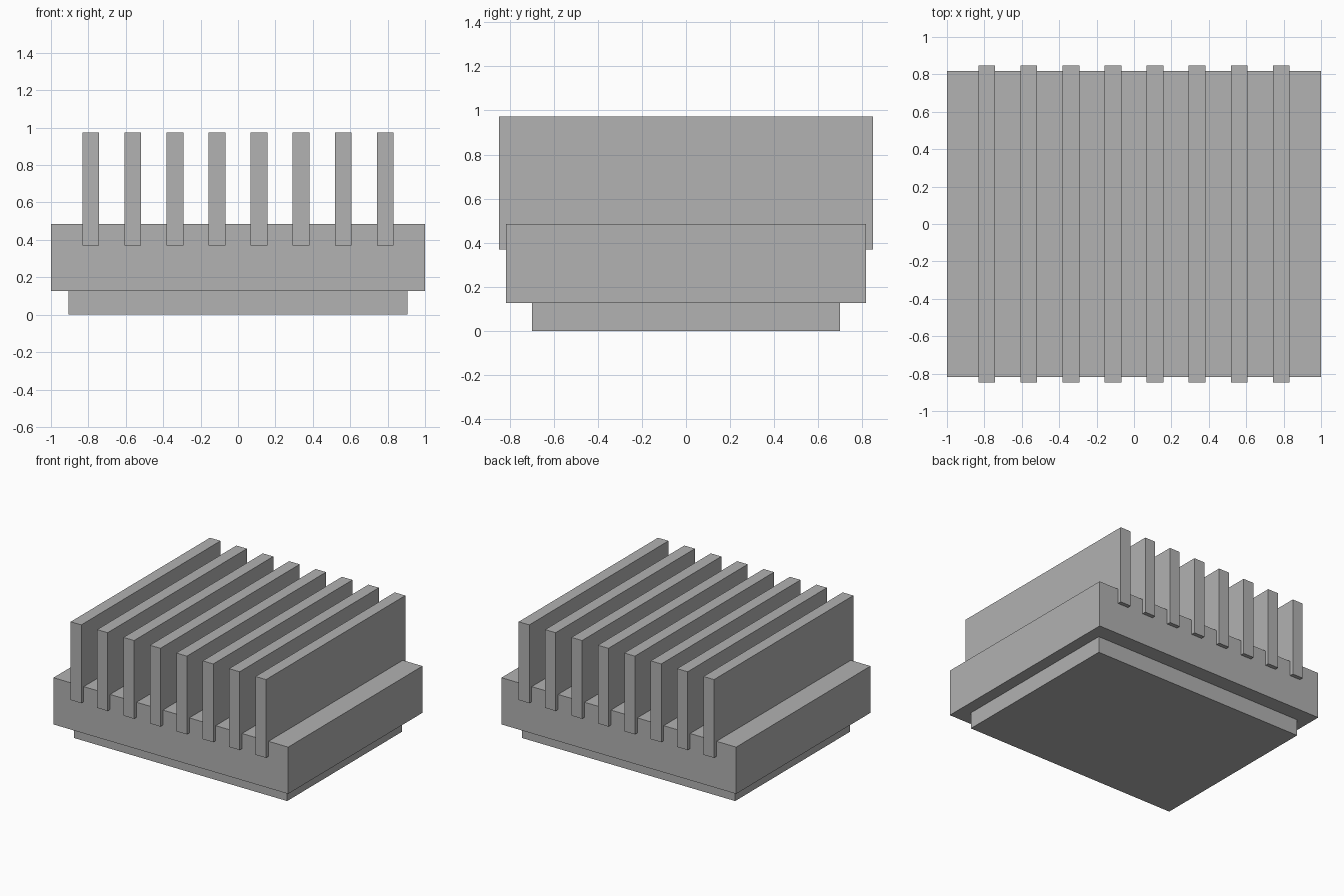
import bpy

cube = bpy.data.objects.get("Cube")
if cube:
    bpy.data.objects.remove(cube, do_unlink=True)

# One plain grey metal
GREY = (0.445, 0.445, 0.445, 1.0)
metal = bpy.data.materials.new("grey_metal")
metal.use_nodes = True
metal.diffuse_color = GREY
metal.node_tree.nodes["Principled BSDF"].inputs["Base Color"].default_value = GREY


def box(name, x, width, depth, bottom, top):
    """Flat-sided block centred on y = 0, spanning bottom to top."""
    bpy.ops.mesh.primitive_cube_add(size=1, location=(x, 0, (bottom + top) / 2))
    obj = bpy.context.object
    obj.name = name
    obj.scale = (width, depth, top - bottom)
    bpy.ops.object.transform_apply(location=False, rotation=False, scale=True)
    obj.data.materials.append(metal)
    return obj


# Recessed foot and main slab
box("foot_plate", 0, 1.815, 1.395, 0, 0.126)
box("base_slab", 0, 2.0, 1.635, 0.126, 0.486)

# Row of upright fins, sunk into the slab and overhanging front and back
FIN_COUNT = 8
FIN_SPACING = 0.225
for i in range(FIN_COUNT):
    x = (i - (FIN_COUNT - 1) / 2) * FIN_SPACING
    box(f"fin_{i + 1}", x, 0.09, 1.695, 0.37, 0.973)
